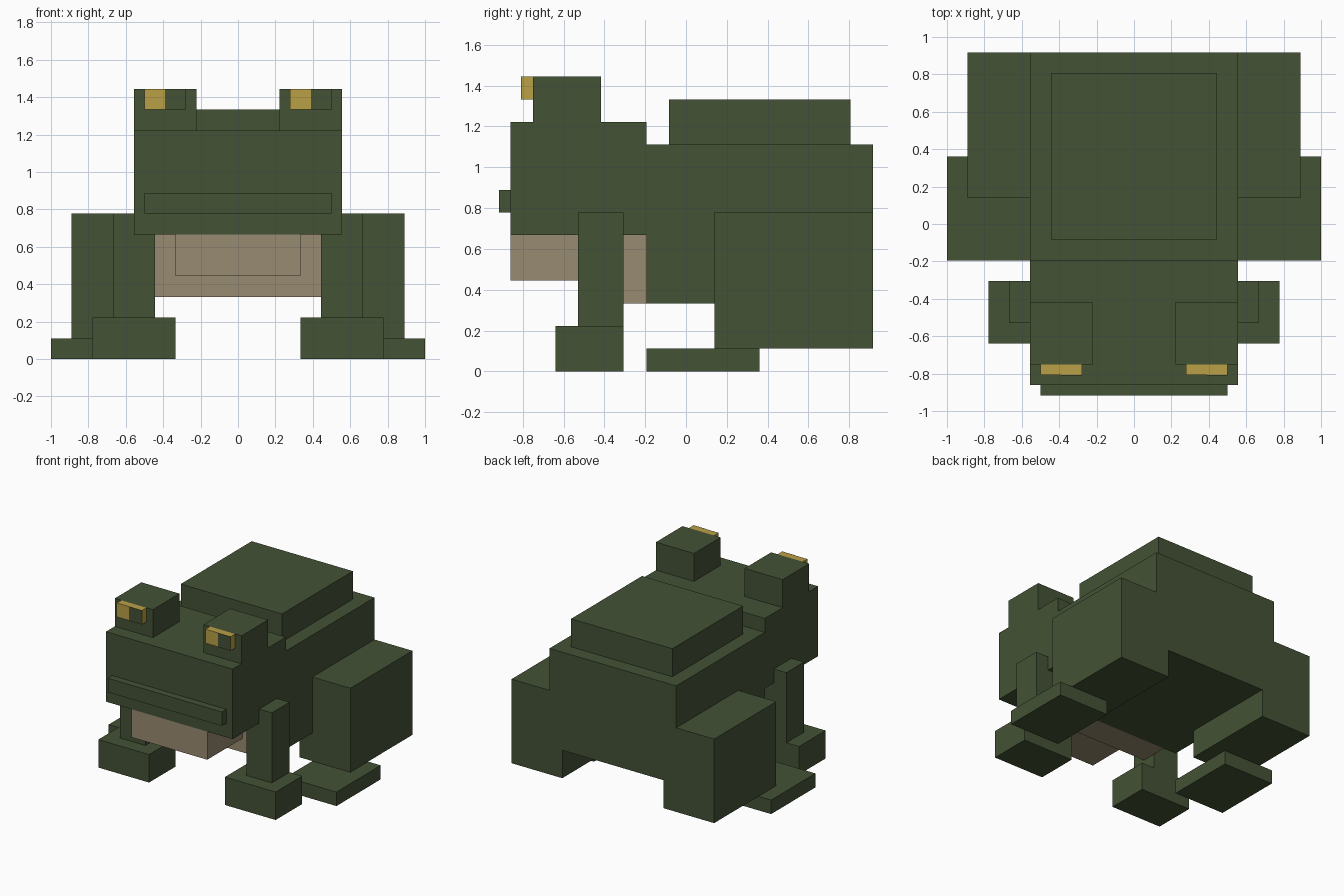
import bpy
import bmesh

cube = bpy.data.objects.get("Cube")
if cube:
    bpy.data.objects.remove(cube, do_unlink=True)


def material(name, rgb):
    m = bpy.data.materials.new(name)
    m.use_nodes = True
    m.diffuse_color = (*rgb, 1)
    bsdf = next(n for n in m.node_tree.nodes if n.type == 'BSDF_PRINCIPLED')
    bsdf.inputs["Base Color"].default_value = (*rgb, 1)
    bsdf.inputs["Roughness"].default_value = 0.9
    return m


GREEN = material("moss green", (0.058, 0.084, 0.036))
TAN = material("belly tan", (0.314, 0.258, 0.165))
GOLD = material("eye gold", (0.491, 0.352, 0.061))


def box(name, x, y, z, mat):
    """Axis-aligned block given its (min, max) range on each axis."""
    bm = bmesh.new()
    bmesh.ops.create_cube(bm, size=1)
    for v in bm.verts:
        for i, (lo, hi) in enumerate((x, y, z)):
            v.co[i] = lo if v.co[i] < 0 else hi
    mesh = bpy.data.meshes.new(name)
    bm.to_mesh(mesh)
    bm.free()
    mesh.materials.append(mat)
    ob = bpy.data.objects.new(name, mesh)
    bpy.context.collection.objects.link(ob)
    return ob


def pair(name, x, y, z, mat):
    """Matching blocks on the left (+x) and right (-x) sides."""
    box("left_" + name, x, y, z, mat)
    box("right_" + name, (-x[1], -x[0]), y, z, mat)


# Body, hump and head
box("body", (-0.556, 0.556), (-0.194, 0.917), (0.333, 1.111), GREEN)
box("back_hump", (-0.444, 0.444), (-0.083, 0.806), (1.111, 1.333), GREEN)
box("head", (-0.556, 0.556), (-0.861, -0.194), (0.667, 1.222), GREEN)
box("lip", (-0.5, 0.5), (-0.917, -0.861), (0.778, 0.889), GREEN)

# Pale underside
box("belly", (-0.444, 0.444), (-0.417, -0.194), (0.333, 0.667), TAN)
box("throat", (-0.333, 0.333), (-0.861, -0.417), (0.444, 0.667), TAN)

# Eyes: gold blocks, each with a pupil on the half facing +x
pair("eye_bump", (0.222, 0.556), (-0.75, -0.417), (1.222, 1.444), GREEN)
pair("eye", (0.278, 0.5), (-0.806, -0.75), (1.333, 1.444), GOLD)
for side, start in (("left", 0.389), ("right", -0.389)):
    box(side + "_pupil", (start, start + 0.111), (-0.809, -0.806),
        (1.333, 1.444), GREEN)

# Front legs
pair("front_leg", (0.444, 0.667), (-0.528, -0.306), (0.222, 0.778), GREEN)
pair("front_foot", (0.333, 0.778), (-0.639, -0.306), (0, 0.222), GREEN)

# Hind legs
pair("thigh", (0.444, 0.889), (0.139, 0.917), (0.111, 0.778), GREEN)
pair("hind_foot", (0.556, 1.0), (-0.194, 0.361), (0, 0.111), GREEN)
